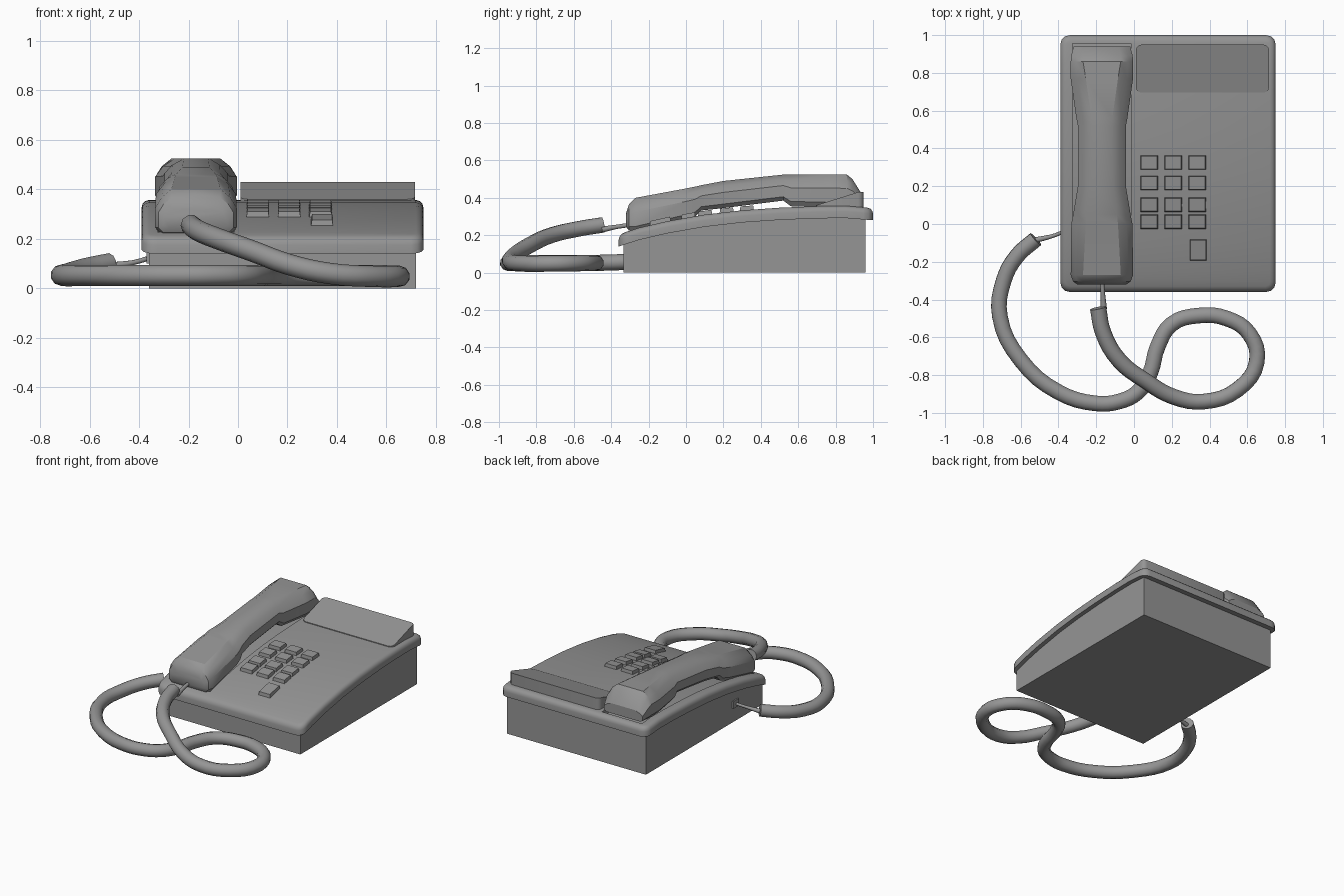
import bpy, bmesh, math
from mathutils import Vector

if "Cube" in bpy.data.objects:
    bpy.data.objects.remove(bpy.data.objects["Cube"])

gray = bpy.data.materials.new("gray plastic")
gray.use_nodes = True
COLOR = (0.3, 0.3, 0.3, 1)
gray.diffuse_color = COLOR
gray.node_tree.nodes["Principled BSDF"].inputs["Base Color"].default_value = COLOR

# Height of the sloping deck along y
DECK = [(-0.36, .205), (-0.25, .24), (-0.1, .275), (0.1, .31), (0.3, .333),
        (0.5, .347), (0.7, .355), (0.85, .357), (1.0, .345)]


def deck(y):
    for (a, za), (b, zb) in zip(DECK, DECK[1:]):
        if y <= b:
            break
    return za + (zb - za) * (y - a) / (b - a)


def finish(name, bm, smooth=True, angle=35):
    bmesh.ops.recalc_face_normals(bm, faces=bm.faces)
    mesh = bpy.data.meshes.new(name)
    bm.to_mesh(mesh)
    bm.free()
    mesh.materials.append(gray)
    obj = bpy.data.objects.new(name, mesh)
    bpy.context.collection.objects.link(obj)
    if smooth:
        bpy.ops.object.select_all(action="DESELECT")
        obj.select_set(True)
        bpy.context.view_layer.objects.active = obj
        bpy.ops.object.shade_smooth_by_angle(angle=math.radians(angle))
    return obj


def box(x0, x1, y0, y1, z0, z1):
    bm = bmesh.new()
    bmesh.ops.create_cube(bm, size=1)
    for v in bm.verts:
        v.co = Vector(((x0, x1)[v.co.x > 0], (y0, y1)[v.co.y > 0], (z0, z1)[v.co.z > 0]))
    return bm


def bevel(bm, rule, width, segments):
    edges = [e for e in bm.edges if rule(e.verts[0].co, e.verts[1].co)]
    bmesh.ops.bevel(bm, geom=edges, offset=width, segments=segments, profile=0.5, affect="EDGES")


def vertical(a, b):
    return (a - b).xy.length < 1e-4


def slice_at(bm, axis, values):
    for value in values:
        co, no = Vector(), Vector()
        co[axis], no[axis] = value, 1
        bmesh.ops.bisect_plane(bm, geom=bm.verts[:] + bm.edges[:] + bm.faces[:],
                               plane_co=co, plane_no=no, dist=1e-5)


# Base: straight walls reaching up under the cover
bm = box(-0.36, 0.72, -0.335, 0.96, 0, 1)
slice_at(bm, 1, [y for y, z in DECK[1:-1]])
for v in bm.verts:
    if v.co.z > 0.5:
        v.co.z = deck(v.co.y) - 0.055
finish("base", bm, False)

# Cover: rounded slab with a handset cradle, bent along the deck slope
bm = box(-0.39, 0.75, -0.36, 1.0, -0.065, 0)
bevel(bm, vertical, 0.05, 3)
bevel(bm, lambda a, b: a.z > -1e-4 and b.z > -1e-4, 0.03, 3)
slice_at(bm, 1, [y for y, z in DECK[1:-1]] + [-0.29, 0.955])
slice_at(bm, 0, [-0.325, -0.015])
cradle = []
for f in bm.faces:
    c = f.calc_center_median()
    if c.z > -1e-4 and -0.325 < c.x < -0.015 and -0.29 < c.y < 0.955:
        cradle.append(f)
made = bmesh.ops.extrude_face_region(bm, geom=cradle)["geom"]
for v in made:
    if isinstance(v, bmesh.types.BMVert):
        v.co.z -= 0.04
bmesh.ops.delete(bm, geom=[f for f in cradle if f.is_valid], context="FACES")
for v in bm.verts:
    v.co.z += deck(v.co.y)
finish("cover", bm)

# Wedge-shaped index panel at the back
bm = box(0.01, 0.715, 0.695, 0.95, 0.34, 0.435)
bevel(bm, vertical, 0.03, 3)
for v in bm.verts:
    if v.co.z > 0.4:
        v.co.z = 0.36 + 0.075 * (v.co.y - 0.695) / 0.24 if v.co.y < 0.935 else 0.43
finish("index_panel", bm)


# Keys: low tapered caps following the deck
def key(name, x, y, w, d):
    bm = box(x - w / 2, x + w / 2, y - d / 2, y + d / 2, -0.01, 0.022)
    for v in bm.verts:
        if v.co.z > 0:
            v.co.x += 0.005 if v.co.x < x else -0.005
            v.co.y += 0.005 if v.co.y < y else -0.005
        v.co.z += deck(v.co.y)
    finish(name, bm, False)


for row, y in enumerate((0.325, 0.217, 0.102, 0.012)):
    for col, x in enumerate((0.08, 0.207, 0.334)):
        key(f"key_{row}_{col}", x, y, 0.095, 0.078)
key("recall_key", 0.34, -0.138, 0.092, 0.115)

# Handset: lofted sections (y, bottom, top, half width, half width of flat top)
SECTIONS = [(-0.32, .245, .32, .13, .08), (-0.305, .225, .365, .152, .1),
            (-0.27, .22, .4, .165, .1), (0, .285, .45, .162, .085),
            (0.05, .3, .46, .152, .08), (0.08, .332, .467, .147, .075),
            (0.2, .345, .49, .127, .055), (0.52, .385, .524, .127, .05),
            (0.56, .355, .525, .135, .055), (0.77, .35, .525, .165, .085),
            (0.86, .35, .524, .165, .1), (0.89, .35, .5, .163, .1),
            (0.94, .35, .42, .15, .09)]
bm = bmesh.new()
rings = []
for y, low, top, w, t in SECTIONS:
    h = top - low
    half = [(w - 0.02, low), (w, low + 0.15 * h), (w, low + 0.58 * h),
            ((w * 0.6 + t * 0.4), low + 0.82 * h), (t, top)]
    outline = half + [(-x, z) for x, z in reversed(half)]
    rings.append([bm.verts.new((x - 0.17, y, z)) for x, z in outline])
for a, b in zip(rings, rings[1:]):
    for i in range(len(a)):
        j = (i + 1) % len(a)
        bm.faces.new((a[i], a[j], b[j], b[i]))
bm.faces.new(rings[0])
bm.faces.new(rings[-1])
finish("handset", bm, angle=32)


# Cords: swept tubes
def tube(name, points, radius, taper=1):
    curve = bpy.data.curves.new(name, "CURVE")
    curve.dimensions = "3D"
    curve.bevel_depth = radius
    curve.bevel_resolution = 3
    curve.resolution_u = 4
    curve.use_fill_caps = True
    spline = curve.splines.new("BEZIER")
    spline.bezier_points.add(len(points) - 1)
    for p, co in zip(spline.bezier_points, points):
        p.co = co
        p.handle_left_type = p.handle_right_type = "AUTO"
    spline.bezier_points[-1].radius = taper
    curve.materials.append(gray)
    obj = bpy.data.objects.new(name, curve)
    bpy.context.collection.objects.link(obj)


tube("coiled_cord", [
    (-0.19, -0.445, .255), (-0.165, -0.57, .235), (-0.08, -0.72, .2), (0.06, -0.83, .15),
    (0.21, -0.915, .095), (0.37, -0.94, .06), (0.55, -0.875, .048), (0.65, -0.73, .048),
    (0.61, -0.58, .05), (0.49, -0.5, .052), (0.34, -0.485, .052), (0.2, -0.53, .052),
    (0.125, -0.65, .052), (0.085, -0.79, .052), (0.02, -0.89, .052), (-0.08, -0.94, .052),
    (-0.2, -0.95, .052), (-0.4, -0.89, .052), (-0.6, -0.72, .052), (-0.71, -0.49, .052),
    (-0.69, -0.3, .06), (-0.62, -0.17, .08), (-0.52, -0.08, .1)], 0.043)
tube("handset_wire", [(-0.17, -0.3, .255), (-0.165, -0.37, .245), (-0.16, -0.45, .23)], 0.012, 1.4)
tube("base_wire", [(-0.35, -0.03, .125), (-0.42, -0.06, .105), (-0.52, -0.085, .09)], 0.01, 1.5)

# Wire socket on the side of the base
finish("wire_socket", box(-0.37, -0.355, -0.06, 0, .1, .15), False)
